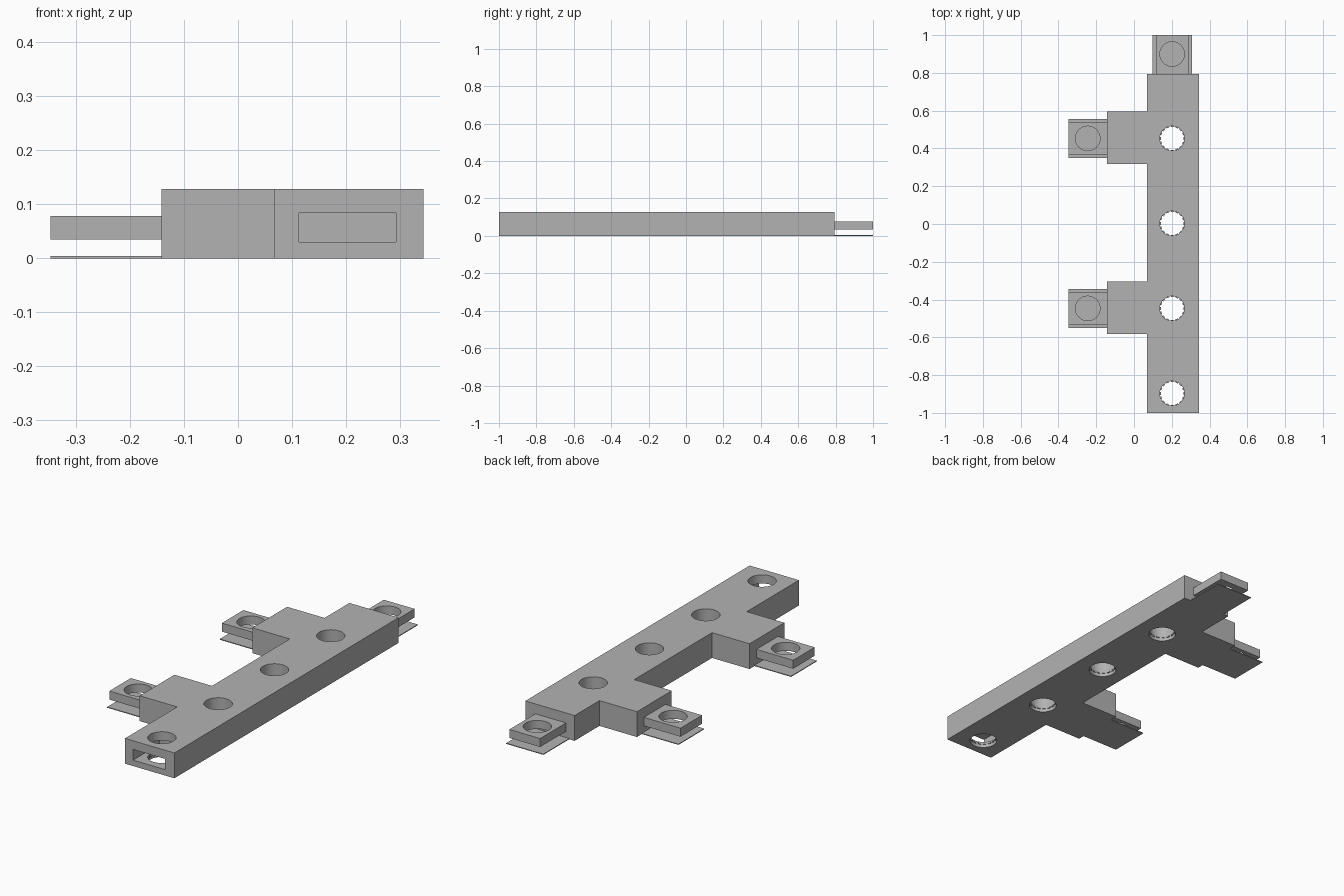
import bpy, bmesh
from math import radians, pi
from mathutils import Matrix, Vector

if "Cube" in bpy.data.objects:
    bpy.data.objects.remove(bpy.data.objects["Cube"])

grey = bpy.data.materials.new("plain_grey")
grey.use_nodes = True
colour = (0.45, 0.45, 0.45, 1)
grey.diffuse_color = colour
grey.node_tree.nodes["Principled BSDF"].inputs["Base Color"].default_value = colour

HEIGHT = 0.128
RADIUS = 0.065
LINE = 0.202                      # x of the row of holes
PITCH = 0.45
HOLES = [0.453 - PITCH * i for i in range(4)]
ARMS = [HOLES[0], HOLES[2]]


def make_object(name, bm):
    bmesh.ops.recalc_face_normals(bm, faces=bm.faces)
    mesh = bpy.data.meshes.new(name)
    bm.to_mesh(mesh)
    bm.free()
    mesh.materials.append(grey)
    ob = bpy.data.objects.new(name, mesh)
    bpy.context.collection.objects.link(ob)
    return ob


def add_box(bm, low, high, matrix=Matrix()):
    low, high = Vector(low), Vector(high)
    scale = Matrix.Diagonal((*(high - low), 1))
    place = Matrix.Translation((low + high) / 2) @ scale
    bmesh.ops.create_cube(bm, size=1, matrix=matrix @ place)


def box(name, low, high):
    bm = bmesh.new()
    add_box(bm, low, high)
    return make_object(name, bm)


def cylinder(x, y):
    bm = bmesh.new()
    bmesh.ops.create_cone(bm, cap_ends=True, segments=48, radius1=RADIUS, radius2=RADIUS,
                          depth=0.5, matrix=Matrix.Translation((x, y, 0.05)))
    return make_object("hole_cutter", bm)


def cut(ob, cutters):
    for cutter in cutters:
        cutter.hide_render = True
        mod = ob.modifiers.new("cut", "BOOLEAN")
        mod.operation = "DIFFERENCE"
        mod.solver = "EXACT"
        mod.object = cutter
        bpy.ops.object.select_all(action="DESELECT")
        bpy.context.view_layer.objects.active = ob
        ob.select_set(True)
        bpy.ops.object.modifier_apply(modifier=mod.name)
        bpy.data.objects.remove(cutter)
    bpy.ops.object.shade_smooth_by_angle(angle=radians(30))


# Rail body with two side arms, extruded from one outline
left, right, arm_end, half = 0.068, 0.344, -0.142, 0.139
outline = [(left, -1), (right, -1), (right, 0.793), (left, 0.793)]
for y in ARMS:
    mid = y + 0.003
    outline += [(left, mid + half), (arm_end, mid + half),
                (arm_end, mid - half), (left, mid - half)]
bm = bmesh.new()
face = bm.faces.new([bm.verts.new((x, y, 0)) for x, y in outline])
top = bmesh.ops.extrude_face_region(bm, geom=[face])["geom"]
bmesh.ops.translate(bm, vec=(0, 0, HEIGHT),
                    verts=[v for v in top if isinstance(v, bmesh.types.BMVert)])
body = make_object("rail_body", bm)

# Socket in the front end, then the row of through holes
socket = box("socket_cutter", (0.113, -1.1, 0.03), (0.293, -0.79, 0.084))
cut(body, [socket] + [cylinder(LINE, y) for y in HOLES])

# Small teeth round the lower wall of each hole
for i, y in enumerate(HOLES):
    bm = bmesh.new()
    for k in range(16):
        turn = Matrix.Translation((LINE, y, 0)) @ Matrix.Rotation(k * pi / 8, 4, "Z")
        add_box(bm, (RADIUS - 0.005, -0.007, 0.016), (RADIUS + 0.002, 0.007, 0.024), turn)
    make_object(f"hole_teeth_{i + 1}", bm)

# Side tongues: pierced tab over a thin base plate
for i, y in enumerate(ARMS):
    tab = box(f"side_tab_{i + 1}", (-0.347, y - 0.086, 0.035), (arm_end, y + 0.086, 0.078))
    cut(tab, [cylinder(-0.245, y)])
    box(f"side_plate_{i + 1}", (-0.347, y - 0.103, 0), (arm_end, y + 0.103, 0.004))

# Rear tongue
tab = box("rear_tab", (LINE - 0.086, 0.793, 0.035), (LINE + 0.086, 1, 0.078))
cut(tab, [cylinder(LINE, 0.9)])
box("rear_plate", (LINE - 0.104, 0.793, 0), (LINE + 0.104, 1, 0.004))
